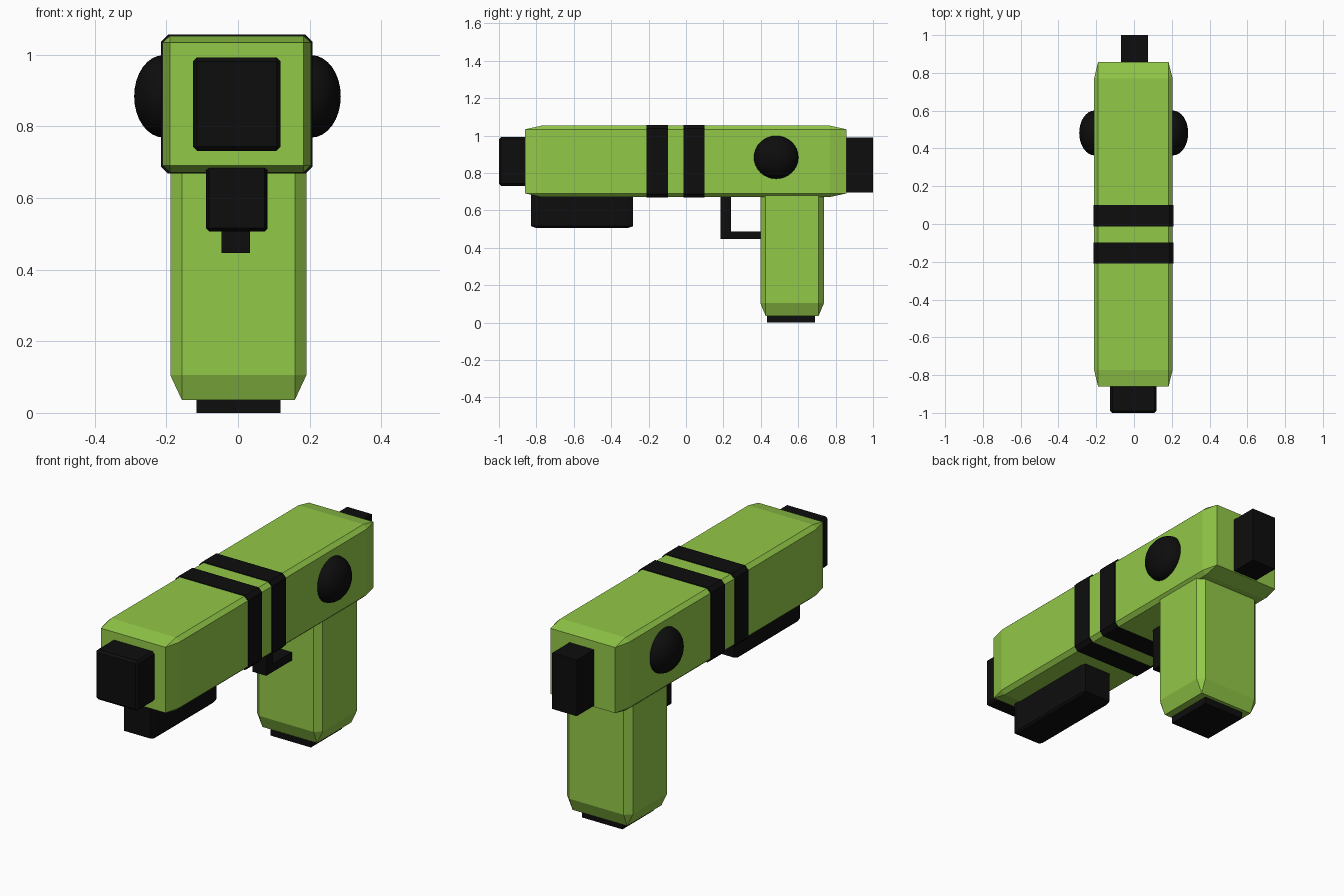
import bpy, bmesh, math
from mathutils import Matrix, Vector

if "Cube" in bpy.data.objects:
    bpy.data.objects.remove(bpy.data.objects["Cube"])


def material(name, color):
    m = bpy.data.materials.new(name)
    m.diffuse_color = color
    m.use_nodes = True
    m.node_tree.nodes["Principled BSDF"].inputs["Base Color"].default_value = m.diffuse_color
    return m


GREEN = material("green", (0.29, 0.58, 0.065, 1))
BLACK = material("black", (0.004, 0.004, 0.004, 1))


def finish(bm, name, mat):
    bmesh.ops.recalc_face_normals(bm, faces=bm.faces)
    mesh = bpy.data.meshes.new(name)
    bm.to_mesh(mesh)
    bm.free()
    mesh.materials.append(mat)
    ob = bpy.data.objects.new(name, mesh)
    bpy.context.collection.objects.link(ob)
    return ob


def box(name, lo, hi, mat, chamfer=0.0):
    """Box between two corners; chamfer is a fraction of each side length."""
    lo, hi = Vector(lo), Vector(hi)
    bm = bmesh.new()
    bmesh.ops.create_cube(bm, size=1)
    if chamfer:
        bmesh.ops.bevel(bm, geom=bm.edges[:], offset=chamfer, segments=1,
                        affect='EDGES', profile=0.5)
    bmesh.ops.scale(bm, vec=hi - lo, verts=bm.verts)
    bmesh.ops.translate(bm, vec=(lo + hi) / 2, verts=bm.verts)
    return finish(bm, name, mat)


def extrude_profile(name, points, direction, mat):
    bm = bmesh.new()
    face = bm.faces.new([bm.verts.new(p) for p in points])
    res = bmesh.ops.extrude_face_region(bm, geom=[face], use_keep_orig=True)
    verts = [v for v in res["geom"] if isinstance(v, bmesh.types.BMVert)]
    bmesh.ops.translate(bm, vec=direction, verts=verts)
    return finish(bm, name, mat)


# Main body and grip
box("body", (-0.211, -0.86, 0.672), (0.204, 0.857, 1.053), GREEN, 0.05)
box("grip", (-0.189, 0.397, 0.036), (0.191, 0.738, 0.85), GREEN, 0.085)
box("grip_base", (-0.116, 0.432, 0.0), (0.119, 0.69, 0.06), BLACK)

# Muzzle, rear block and under-barrel block
box("muzzle", (-0.126, -1.0, 0.732), (0.119, -0.75, 0.993), BLACK, 0.045)
box("rear_block", (-0.069, 0.80, 0.697), (0.073, 1.0, 0.99), BLACK)
box("under_barrel", (-0.089, -0.828, 0.506), (0.083, -0.283, 0.70), BLACK, 0.05)

# Bands wrapping the chamfered body section
x0, x1, z0, z1, c = -0.215, 0.208, 0.668, 1.057, 0.02
section = [(x0 + c, z0), (x1 - c, z0), (x1, z0 + c), (x1, z1 - c),
           (x1 - c, z1), (x0 + c, z1), (x0, z1 - c), (x0, z0 + c)]
for name, y0, y1 in (("front_band", -0.21, -0.097), ("rear_band", -0.014, 0.1)):
    extrude_profile(name, [(x, y0, z) for x, z in section], (0, y1 - y0, 0), BLACK)

# L-shaped trigger guard
guard = [(0.185, 0.69), (0.185, 0.446), (0.42, 0.446),
         (0.42, 0.488), (0.24, 0.488), (0.24, 0.69)]
extrude_profile("trigger_guard", [(-0.046, y, z) for y, z in guard], (0.08, 0, 0), BLACK)

# Domed side knobs
for name, x in (("left_knob", -0.208), ("right_knob", 0.205)):
    bm = bmesh.new()
    bmesh.ops.create_uvsphere(
        bm, u_segments=32, v_segments=16, radius=1,
        matrix=Matrix.Translation((x, 0.482, 0.884))
        @ Matrix.Diagonal((0.082, 0.119, 0.115, 1))
        @ Matrix.Rotation(math.pi / 2, 4, 'Y'))
    for f in bm.faces:
        f.smooth = True
    finish(bm, name, BLACK)
